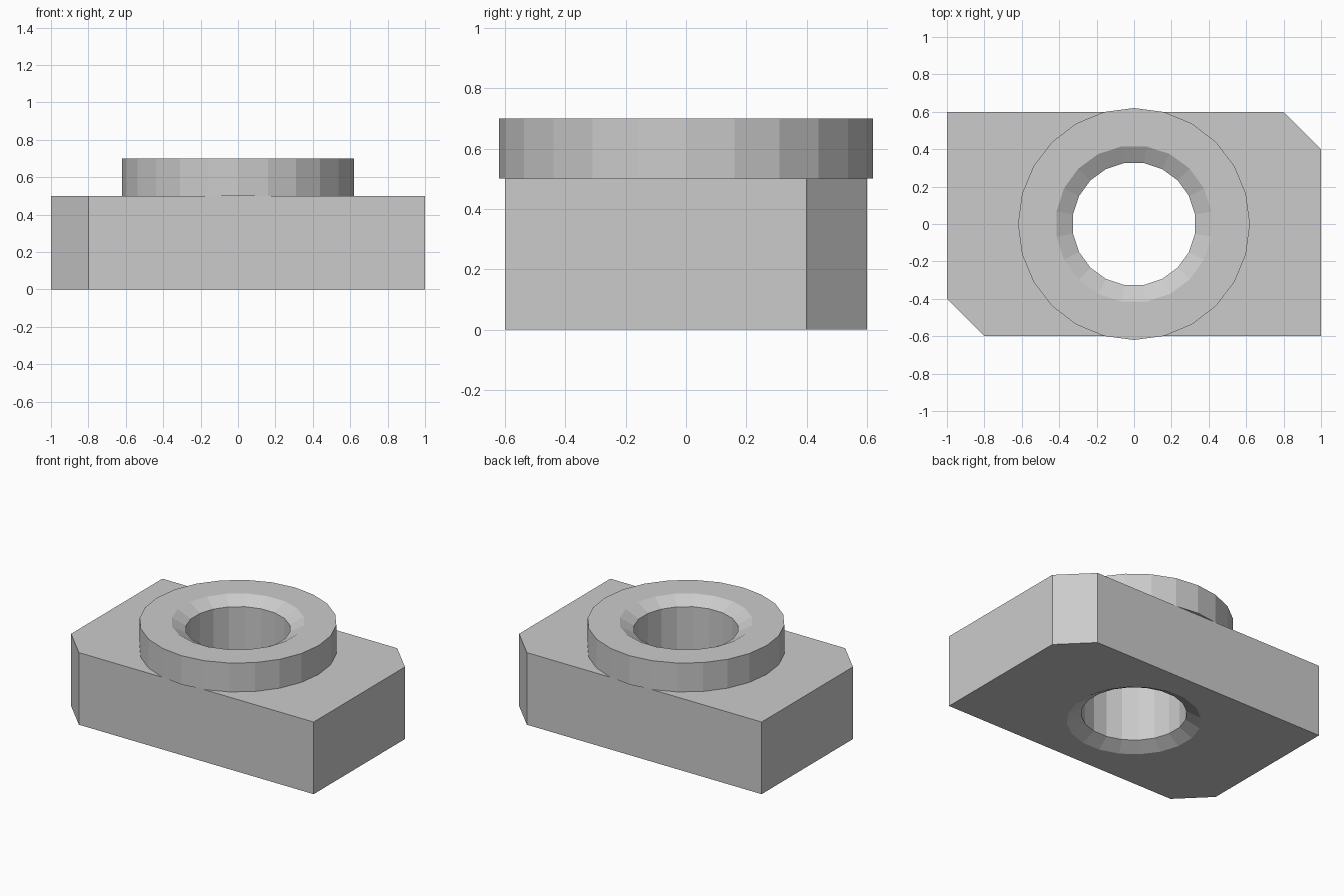
import bpy, bmesh
from math import cos, sin, tau

if "Cube" in bpy.data.objects:
    bpy.data.objects.remove(bpy.data.objects["Cube"])


def stack(name, rings):
    """Closed solid skinned between stacked rings of matching points."""
    bm = bmesh.new()
    loops = [[bm.verts.new(p) for p in ring] for ring in rings]
    n = len(loops[0])
    for a, b in zip(loops, loops[1:]):
        for i in range(n):
            j = (i + 1) % n
            bm.faces.new((a[i], a[j], b[j], b[i]))
    bm.faces.new(loops[0][::-1])
    bm.faces.new(loops[-1])
    bmesh.ops.recalc_face_normals(bm, faces=bm.faces[:])
    mesh = bpy.data.meshes.new(name)
    bm.to_mesh(mesh)
    bm.free()
    obj = bpy.data.objects.new(name, mesh)
    bpy.context.collection.objects.link(obj)
    return obj


def ring(radius, z, sides, turn=0.0):
    return [(radius * cos(tau * (i + turn) / sides),
             radius * sin(tau * (i + turn) / sides), z) for i in range(sides)]


def combine(target, tool, operation):
    mod = target.modifiers.new(tool.name, 'BOOLEAN')
    mod.operation = operation
    mod.solver = 'EXACT'
    mod.object = tool
    tool.hide_render = True
    tool.display_type = 'WIRE'


# Base plate with two opposite corners cut off
outline = [(-0.8, -0.6), (1, -0.6), (1, 0.4), (0.8, 0.6), (-1, 0.6), (-1, -0.4)]
plate = stack("base_plate", [[(x, y, z) for x, y in outline] for z in (0, 0.5)])

# Round boss, slightly wider than the plate
boss = stack("boss_helper", [ring(0.62, z, 24) for z in (0.5, 0.7)])
combine(plate, boss, 'UNION')

# Through hole, countersunk at both ends
profile = [(0.51, -0.05), (0.33, 0.05), (0.33, 0.65), (0.51, 0.75)]
bore = stack("bore_cutter", [ring(r, z, 20, 0.5) for r, z in profile])
combine(plate, bore, 'DIFFERENCE')
